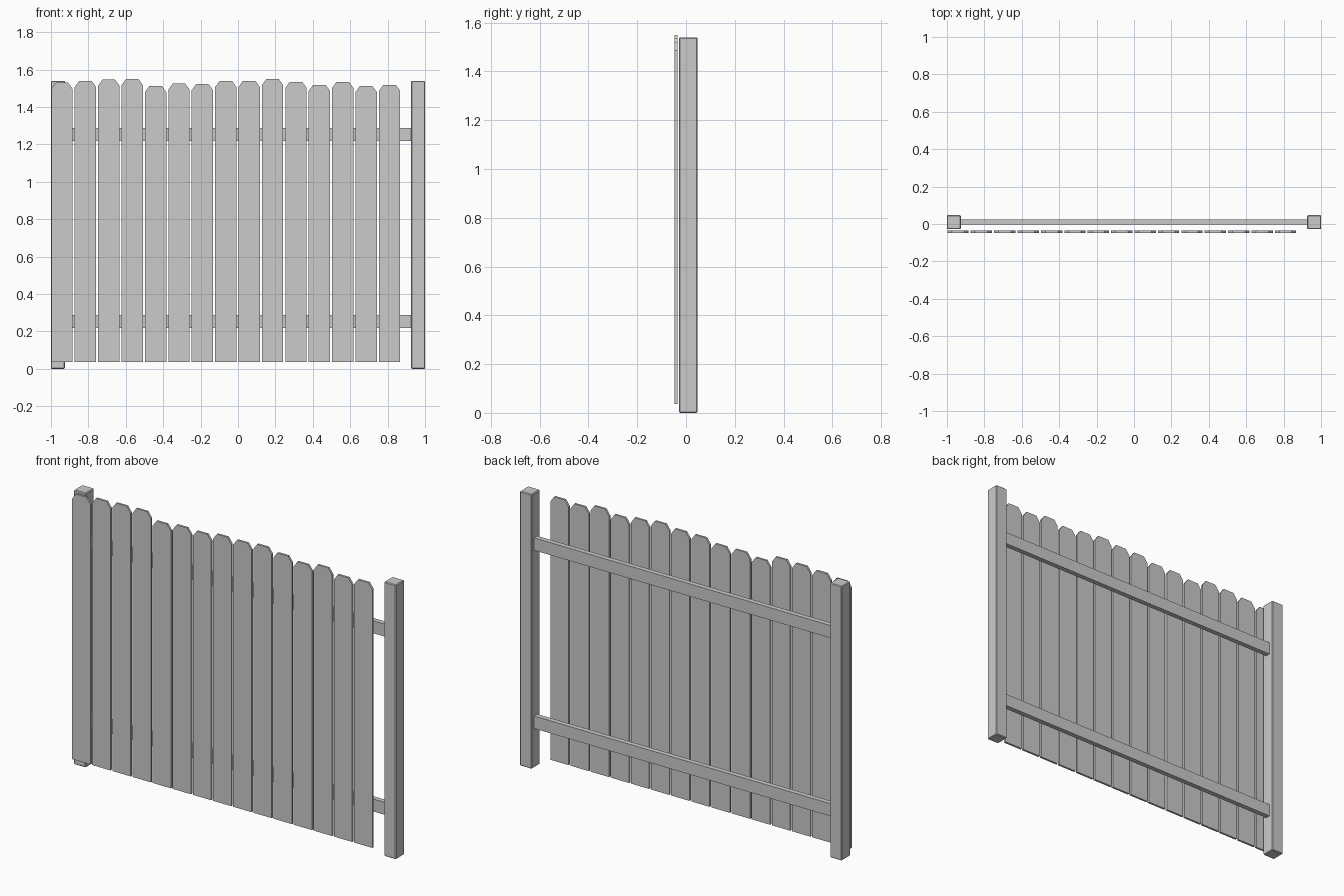
import bpy, bmesh

if "Cube" in bpy.data.objects:
    bpy.data.objects.remove(bpy.data.objects["Cube"])

wood = bpy.data.materials.new("plain grey")
wood.diffuse_color = (0.6, 0.6, 0.6, 1)
wood.use_nodes = True
wood.node_tree.nodes["Principled BSDF"].inputs["Base Color"].default_value = wood.diffuse_color


def finish(name, bm):
    bmesh.ops.recalc_face_normals(bm, faces=bm.faces)
    mesh = bpy.data.meshes.new(name)
    bm.to_mesh(mesh)
    bm.free()
    mesh.materials.append(wood)
    obj = bpy.data.objects.new(name, mesh)
    bpy.context.collection.objects.link(obj)
    return obj


def box(name, lo, hi, bevel=0.0):
    bm = bmesh.new()
    bmesh.ops.create_cube(bm, size=1)
    for v in bm.verts:
        v.co = [l + (c + 0.5) * (h - l) for c, l, h in zip(v.co, lo, hi)]
    if bevel:
        bmesh.ops.bevel(bm, geom=list(bm.edges), offset=bevel, segments=1, affect='EDGES')
    return finish(name, bm)


def picket(name, x0, x1, z0, z1, y0, y1, cut_x=0.024, cut_z=0.033):
    # dog-eared board outline, extruded through its thickness
    outline = [(x0, z0), (x1, z0), (x1, z1 - cut_z), (x1 - cut_x, z1),
               (x0 + cut_x, z1), (x0, z1 - cut_z)]
    bm = bmesh.new()
    face = bm.faces.new([bm.verts.new((x, y0, z)) for x, z in outline])
    new = bmesh.ops.extrude_face_region(bm, geom=[face])["geom"]
    bmesh.ops.translate(bm, vec=(0, y1 - y0, 0),
                        verts=[g for g in new if isinstance(g, bmesh.types.BMVert)])
    return finish(name, bm)


# end posts
for side, x in (("left", -1.0), ("right", 0.926)):
    box(f"{side}_post", (x, -0.028, 0), (x + 0.074, 0.047, 1.54), 0.004)

# horizontal rails between the posts
for label, z in (("lower", 0.219), ("upper", 1.219)):
    box(f"{label}_rail", (-0.928, -0.004, z), (0.928, 0.024, z + 0.07))

# pickets of uneven height along the front
tops = [1.53, 1.54, 1.547, 1.55, 1.513, 1.525, 1.523, 1.54,
        1.54, 1.55, 1.535, 1.519, 1.535, 1.513, 1.519]
for i, top in enumerate(tops):
    x = -0.998 + i * 0.1251
    picket(f"picket_{i + 1}", x, x + 0.114, 0.037, top, -0.047, -0.035)
